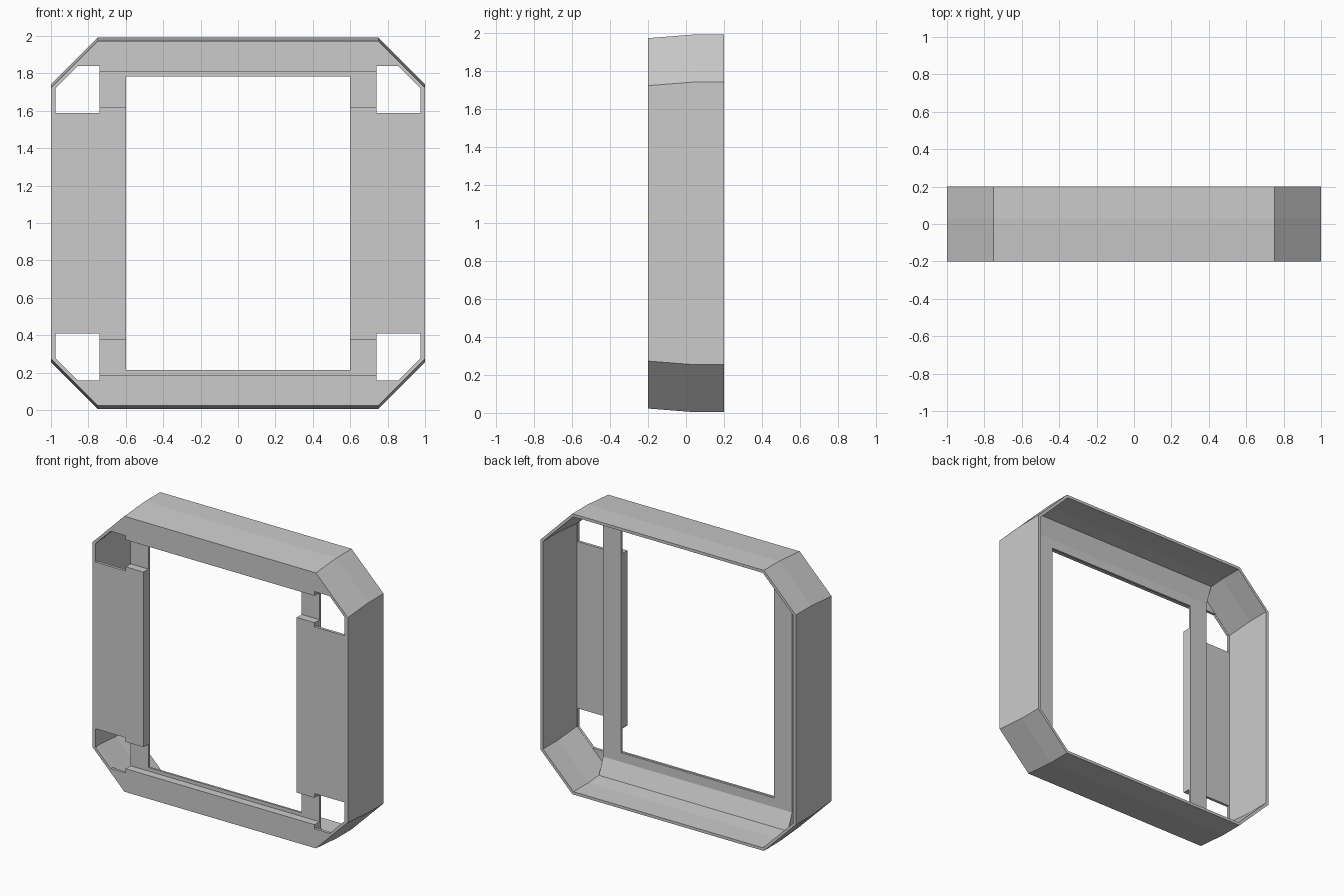
import bpy
import bmesh
from mathutils import Vector

old = bpy.data.objects.get("Cube")
if old:
    bpy.data.objects.remove(old, do_unlink=True)

grey = bpy.data.materials.new("plain_grey")
grey.use_nodes = True
COLOUR = (0.6, 0.6, 0.6, 1)
grey.diffuse_color = COLOUR
grey.node_tree.nodes["Principled BSDF"].inputs["Base Color"].default_value = COLOUR

FRONT, KINK, BACK = -0.2, 0.03, 0.2
WALL = 0.02


def finish(bm, name):
    """Turn a bmesh into an object centred at mid height."""
    bmesh.ops.recalc_face_normals(bm, faces=bm.faces)
    mesh = bpy.data.meshes.new(name)
    bm.to_mesh(mesh)
    bm.free()
    mesh.materials.append(grey)
    ob = bpy.data.objects.new(name, mesh)
    ob.location.z = 0.998
    bpy.context.collection.objects.link(ob)
    return ob


def octagon(hz, inset, y):
    """Chamfered rectangle loop in the xz plane."""
    a, b, c = 1 - inset, hz - inset, 0.25 - 0.586 * inset
    quarter = [(a, b - c), (a - c, b)]
    pts = quarter + [(-x, z) for x, z in reversed(quarter)]
    pts += [(-x, -z) for x, z in pts]
    return [Vector((x, y, z)) for x, z in pts]


def mirrored(quarter):
    """Complete a quarter outline to a closed four-way symmetric outline."""
    half = quarter + [(-x, z) for x, z in reversed(quarter)]
    return half + [(-x, -z) for x, z in half]


def prism(bm, outline, y0, y1):
    face = bm.faces.new([bm.verts.new((x, y0, z)) for x, z in outline])
    out = bmesh.ops.extrude_face_region(bm, geom=[face])["geom"]
    verts = [g for g in out if isinstance(g, bmesh.types.BMVert)]
    bmesh.ops.translate(bm, verts=verts, vec=(0, y1 - y0, 0))


def box(bm, x0, x1, y0, y1, z0, z1):
    prism(bm, [(x0, z0), (x1, z0), (x1, z1), (x0, z1)], y0, y1)


def cut(target, cutter):
    cutter.hide_render = True
    cutter.hide_viewport = True
    mod = target.modifiers.new("opening", 'BOOLEAN')
    mod.operation = 'DIFFERENCE'
    mod.solver = 'EXACT'
    mod.object = cutter
    cutter.hide_viewport = False
    bpy.context.view_layer.update()
    graph = bpy.context.evaluated_depsgraph_get()
    target_mesh = bpy.data.meshes.new_from_object(target.evaluated_get(graph))
    target.modifiers.clear()
    target.data = target_mesh
    bpy.data.objects.remove(cutter, do_unlink=True)


# Housing: chamfered shell, open at the back and closed at the front
bm = bmesh.new()
rings = [octagon(0.975, 0, FRONT), octagon(0.993, 0, KINK), octagon(0.993, 0, BACK),
         octagon(0.993, WALL, BACK), octagon(0.993, WALL, KINK),
         octagon(0.977, WALL, FRONT + WALL)]
loops = [[bm.verts.new(p) for p in ring] for ring in rings]
for a, b in zip(loops, loops[1:]):
    for i in range(8):
        j = (i + 1) % 8
        bm.faces.new((a[i], a[j], b[j], b[i]))
bm.faces.new(loops[0])
bm.faces.new(loops[-1])
housing = finish(bm, "housing")

# Front opening, including the corner windows
bm = bmesh.new()
opening = [(0.6, 0.62), (0.74, 0.62), (0.74, 0.59), (0.975, 0.59),
           (0.975, 0.722), (0.857, 0.84), (0.74, 0.84), (0.74, 0.81)]
prism(bm, mirrored(opening), FRONT - 0.1, FRONT + WALL + 0.02)
cut(housing, finish(bm, "opening_cutter"))

# Rails behind the front face
RAIL_Y = FRONT + WALL, -0.145
for side, s in (("left", 1), ("right", -1)):
    bm = bmesh.new()
    box(bm, s * 0.6, s * 0.74, *RAIL_Y, -0.62, 0.62)
    finish(bm, side + "_rail")
for end, s in (("top", 1), ("bottom", -1)):
    bm = bmesh.new()
    box(bm, -0.74, 0.74, *RAIL_Y, s * 0.81, s * 0.965)
    finish(bm, end + "_rail")

    # Sloped fillet joining the rear frame to the housing wall
    bm = bmesh.new()
    section = [(-0.13, 0.85), (-0.08, 0.972), (-0.14, 0.972)]
    tri = bm.faces.new([bm.verts.new((-0.74, y, s * z)) for y, z in section])
    out = bmesh.ops.extrude_face_region(bm, geom=[tri])["geom"]
    bmesh.ops.translate(bm, vec=(1.48, 0, 0),
                        verts=[g for g in out if isinstance(g, bmesh.types.BMVert)])
    finish(bm, end + "_fillet")

# Rear frame: thin rectangular border around the main opening
bm = bmesh.new()
prism(bm, mirrored([(0.74, 0.965)]), -0.145, -0.13)
rear_frame = finish(bm, "rear_frame")
bm = bmesh.new()
prism(bm, mirrored([(0.6, 0.785)]), -0.3, 0.1)
cut(rear_frame, finish(bm, "frame_cutter"))
